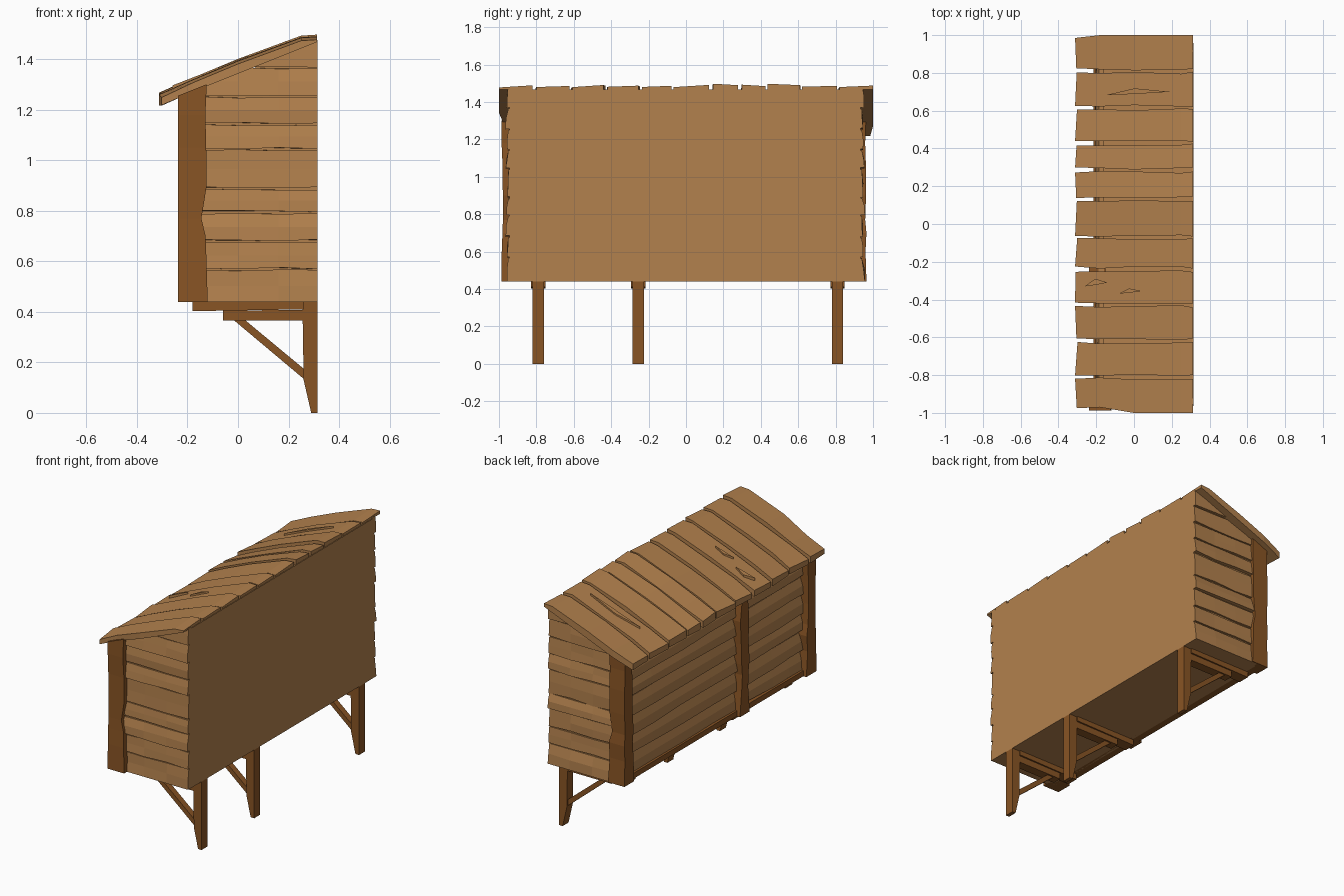
import bpy, bmesh, random
from mathutils import Vector

if "Cube" in bpy.data.objects:
    bpy.data.objects.remove(bpy.data.objects["Cube"])
random.seed(4)

def material(name, col):
    m = bpy.data.materials.new(name)
    m.diffuse_color = (*col, 1)
    m.use_nodes = True
    m.node_tree.nodes["Principled BSDF"].inputs["Base Color"].default_value = m.diffuse_color
    return m

LIGHT = material("light_wood", (0.45, 0.22, 0.075))
DARK = material("dark_wood", (0.25, 0.09, 0.018))
J = lambda a: random.uniform(-a, a)
SLOPE = (1.465 - 1.215) / 0.625
under = lambda x: 1.215 + (x + 0.315) * SLOPE       # roof underside height

def loft(name, rings, mat, trim=False):
    """Skin a list of equal rings, cap the ends, optionally cut along the roof."""
    bm = bmesh.new()
    vs = [[bm.verts.new(p) for p in r] for r in rings]
    n = len(vs[0])
    for a, b in zip(vs, vs[1:]):
        for i in range(n):
            bm.faces.new((a[i], a[(i + 1) % n], b[(i + 1) % n], b[i]))
    bm.faces.new(vs[0][::-1])
    bm.faces.new(vs[-1])
    if trim:
        geom = bm.verts[:] + bm.edges[:] + bm.faces[:]
        cut = bmesh.ops.bisect_plane(bm, geom=geom, plane_co=(0, 0, under(0) + 0.01),
                                     plane_no=Vector((-SLOPE, 0, 1)), clear_outer=True)
        edges = [e for e in cut["geom_cut"] if isinstance(e, bmesh.types.BMEdge)]
        bmesh.ops.holes_fill(bm, edges=edges)
    bmesh.ops.recalc_face_normals(bm, faces=bm.faces)
    me = bpy.data.meshes.new(name)
    bm.to_mesh(me)
    bm.free()
    me.materials.append(mat)
    ob = bpy.data.objects.new(name, me)
    bpy.context.collection.objects.link(ob)
    return ob

def prism_y(name, prof, y0, y1, mat):
    return loft(name, [[(x, y, z) for x, z in prof] for y in (y0, y1)], mat)

# Core walls with the flat back
prism_y("wall_core", [(-0.17, 0.44), (0.315, 0.44), (0.315, under(0.315)), (-0.17, under(-0.17))],
        -0.943, 0.933, LIGHT)

# Horizontal siding on both ends
levels = [0.44, 0.565, 0.675, 0.79, 0.885, 1.04, 1.14, 1.25, 1.365, 1.5]
for side, face in ((-1, 0.943), (1, 0.933)):
    for z0, z1 in zip(levels, levels[1:]):
        lo = z0 + (0.008 if z0 > 0.45 else 0)
        rings = []
        b = 0.018 + J(0.006)
        for i, x in enumerate((-0.16, 0.0, 0.16, 0.315)):
            dz0 = J(0.005) if z0 > 0.45 else 0
            rings.append([(x, side * (face - 0.02), lo), (x, side * (face + b), lo + dz0),
                          (x, side * (face + b * 0.8 + J(0.005)), (lo + z1) / 2),
                          (x, side * (face + 0.007), z1 + J(0.003)), (x, side * (face - 0.02), z1)])
        loft("end_siding", rings, LIGHT, True)

# Horizontal siding on the long outer face
rows = [0.47, 0.59, 0.71, 0.83, 0.95, 1.06, 1.17, 1.3]
for y0, y1 in ((-0.93, -0.27), (-0.27, 0.92)):
    for z0, z1 in zip(rows, rows[1:]):
        rings = []
        t0, t1 = J(0.012), J(0.012)
        for k in range(5):
            f = k / 4
            y, lo = y0 + (y1 - y0) * f, z0 + 0.008 + t0 + (t1 - t0) * f
            rings.append([(-0.16, y, lo), (-0.202 + J(0.004), y, lo + J(0.004)),
                          (-0.196, y, (lo + z1) / 2), (-0.18, y, z1), (-0.16, y, z1)])
        loft("front_siding", rings, LIGHT, True)

# Bottom sill and top rail on the long face
prism_y("bottom_sill", [(-0.215, 0.44), (-0.15, 0.44), (-0.15, 0.475), (-0.215, 0.475)], -0.93, 0.92, DARK)

# Chipped corner posts and middle post
def post(name, x0, x1, y0, y1, wx, wy0, wy1):
    rings = []
    for z in (0.44, 0.6, 0.7, 0.77, 0.9, 1.05, 1.18, 1.4):
        end = z in (0.44, 1.4)
        r = lambda w: 0 if end else random.uniform(0, w)
        a, b = y0 + r(wy0), y1 - r(wy1)
        xx = x1 - (0.025 if z == 0.77 else r(0.01)) * wx
        rings.append([(x0, a, z), (xx, a, z), (xx, b, z), (x0, b, z)])
    loft(name, rings, DARK, True)

post("corner_post", -0.237, -0.12, -0.987, -0.885, 1, 0.008, 0.025)
post("corner_post", -0.237, -0.12, 0.865, 0.965, 1, 0.025, 0.008)
post("middle_post", -0.237, -0.15, -0.31, -0.21, 0, 0.025, 0.025)

# Wall brackets: leg, two stacked joists and a diagonal brace
for yc in (-0.79, -0.255, 0.81):
    a, b = yc - 0.03, yc + 0.03
    prism_y("leg", [(0.315, 0), (0.29, 0), (0.26, 0.13), (0.255, 0.44), (0.315, 0.44)], a, b, DARK)
    prism_y("upper_joist", [(-0.18, 0.403), (0.26, 0.41), (0.26, 0.442), (-0.18, 0.442)], a - 0.008, b + 0.008, DARK)
    prism_y("lower_joist", [(-0.06, 0.365), (0.26, 0.365), (0.26, 0.408), (-0.06, 0.405)], a, b, DARK)
    prism_y("brace", [(0.26, 0.135), (0.26, 0.175), (0.025, 0.37), (-0.02, 0.37)], yc - 0.02, yc + 0.02, DARK)

# Bowed roof boards: ragged eaves, a few raised ones
cuts = [-1, -0.81, -0.62, -0.427, -0.24, -0.07, 0.135, 0.285, 0.43, 0.615, 0.81, 1]
xs = [-0.312, -0.18, 0.0, 0.25, 0.312]
tops = [1.257, 1.315, 1.39, 1.482, 1.486]
for i, (y0, y1) in enumerate(zip(cuts, cuts[1:])):
    lift = 0.008 if i in (6, 8) else J(0.003)
    tilt = J(0.006)
    skew = J(0.014)
    rings = []
    for k, (x, t) in enumerate(zip(xs, tops)):
        a = y0 + (0.003 + random.uniform(0, 0.012) if i else (0.025, 0.03, 0, 0, 0.0)[k])
        b = y1 - (0.003 + random.uniform(0, 0.012) if i < 10 else (0.015, 0, 0, 0, 0.0)[k])
        xa = x + (max(0, skew) if k == 0 else 0)
        xb = x + (max(0, -skew) if k == 0 else 0)
        low = under(x) + 0.002
        rings.append([(xa, a, low), (xb, b, low), (xb, b, t + lift + tilt), (xa, a, t + lift - tilt)])
    loft("roof_board", rings, LIGHT)

# Raised splinters on the roof
for x, y, l, w in ((0.02, 0.7, 0.17, 0.018), (-0.2, -0.31, 0.06, 0.02), (-0.02, -0.355, 0.06, 0.014)):
    h = lambda q: 1.39 + q * 0.39
    pts = [(x - l, y - w), (x, y - w * 0.6), (x + l, y), (x - l * 0.1, y + w)]
    loft("roof_splinter", [[(p, q, h(p) + d) for p, q in pts] for d in (-0.012, 0.008)], LIGHT)
